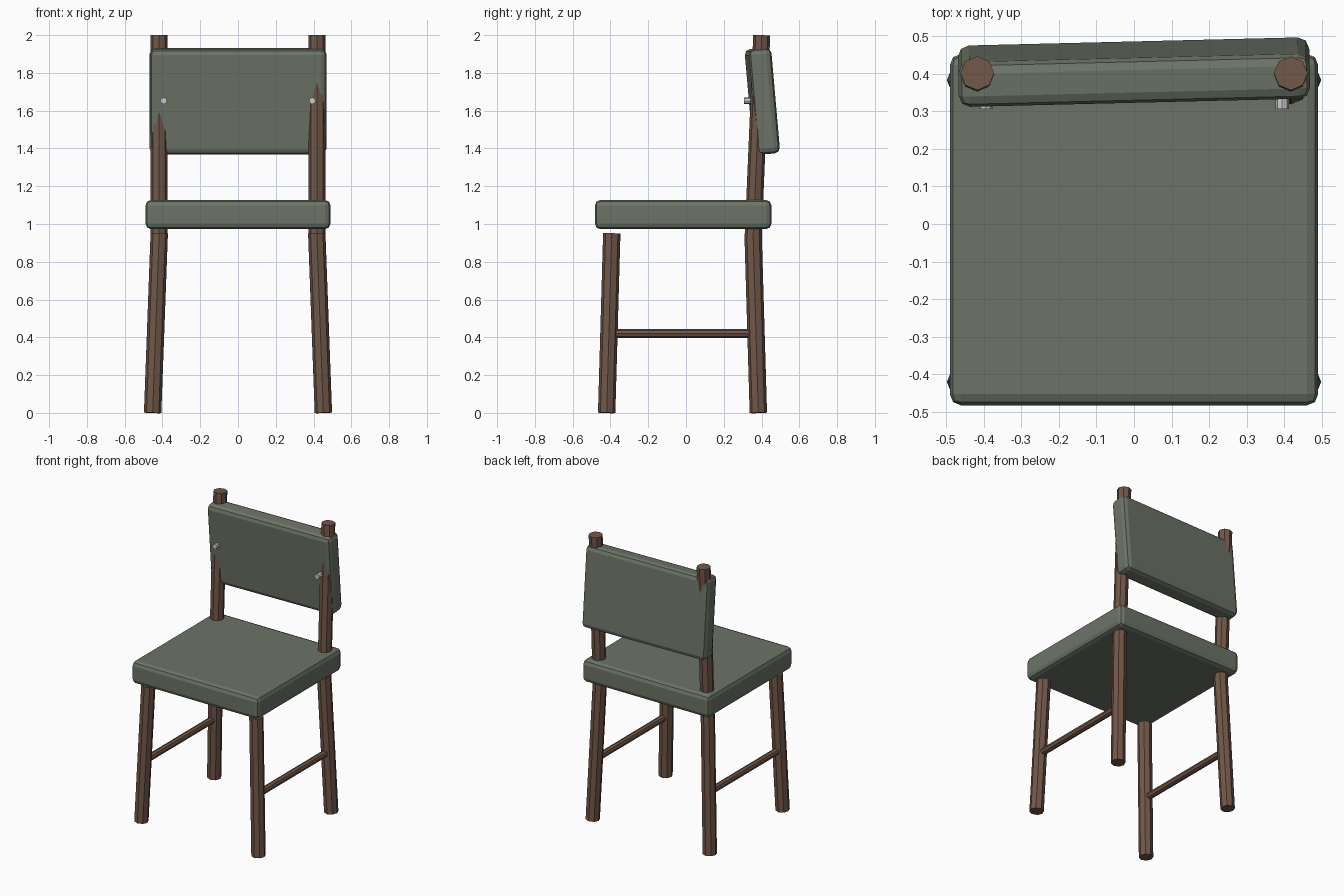
import bpy, math
from mathutils import Vector

if "Cube" in bpy.data.objects:
    bpy.data.objects.remove(bpy.data.objects["Cube"])


def material(name, color):
    m = bpy.data.materials.new(name)
    m.diffuse_color = (*color, 1)
    m.use_nodes = True
    m.node_tree.nodes["Principled BSDF"].inputs["Base Color"].default_value = m.diffuse_color
    return m


GREEN = material("green_upholstery", (0.15, 0.175, 0.135))
WOOD = material("brown_wood", (0.165, 0.095, 0.065))


def cushion(name, size, loc, rot=(0, 0, 0), bevel=0.03):
    bpy.ops.mesh.primitive_cube_add(size=1, location=loc, rotation=rot)
    o = bpy.context.object
    o.name = name
    o.scale = size
    bpy.ops.object.transform_apply(location=False, rotation=False, scale=True)
    b = o.modifiers.new("soft_edges", "BEVEL")
    b.width = bevel
    b.segments = 2
    o.data.materials.append(GREEN)
    return o


def rod(name, a, b, radius, sides=8, mat=WOOD):
    a, b = Vector(a), Vector(b)
    d = b - a
    bpy.ops.mesh.primitive_cylinder_add(vertices=sides, radius=radius,
                                        depth=d.length, location=(a + b) / 2)
    o = bpy.context.object
    o.name = name
    # tilt from vertical without twisting
    o.rotation_euler = Vector((0, 0, 1)).rotation_difference(d).to_euler()
    if mat:
        o.data.materials.append(mat)
    return o


# Seat and slightly skewed, forward-leaning backrest
cushion("seat", (0.98, 0.935, 0.155), (0, -0.015, 1.05))
cushion("backrest", (0.935, 0.12, 0.56), (0, 0.404, 1.65),
        (math.radians(5), 0, math.radians(1.4)))

for s, side in ((-1, "left"), (1, "right")):
    # Splayed legs
    rod(f"{side}_front_leg", (s * 0.452, -0.42, 0), (s * 0.417, -0.393, 0.95), 0.046)
    rod(f"{side}_back_leg", (s * 0.452, 0.383, 0), (s * 0.417, 0.355, 0.95), 0.046)
    # Upright posts carrying the backrest
    rod(f"{side}_back_post", (s * 0.417, 0.356, 0.94), (s * 0.417, 0.401, 2.0), 0.045)
    # Side stretcher between front and back leg
    rod(f"{side}_stretcher", (s * 0.437, -0.40, 0.42), (s * 0.437, 0.365, 0.42), 0.023)
    # Bolt head on the backrest front
    rod(f"{side}_bolt", (s * 0.394, 0.306, 1.652), (s * 0.394, 0.36, 1.652), 0.018, 8, None)
